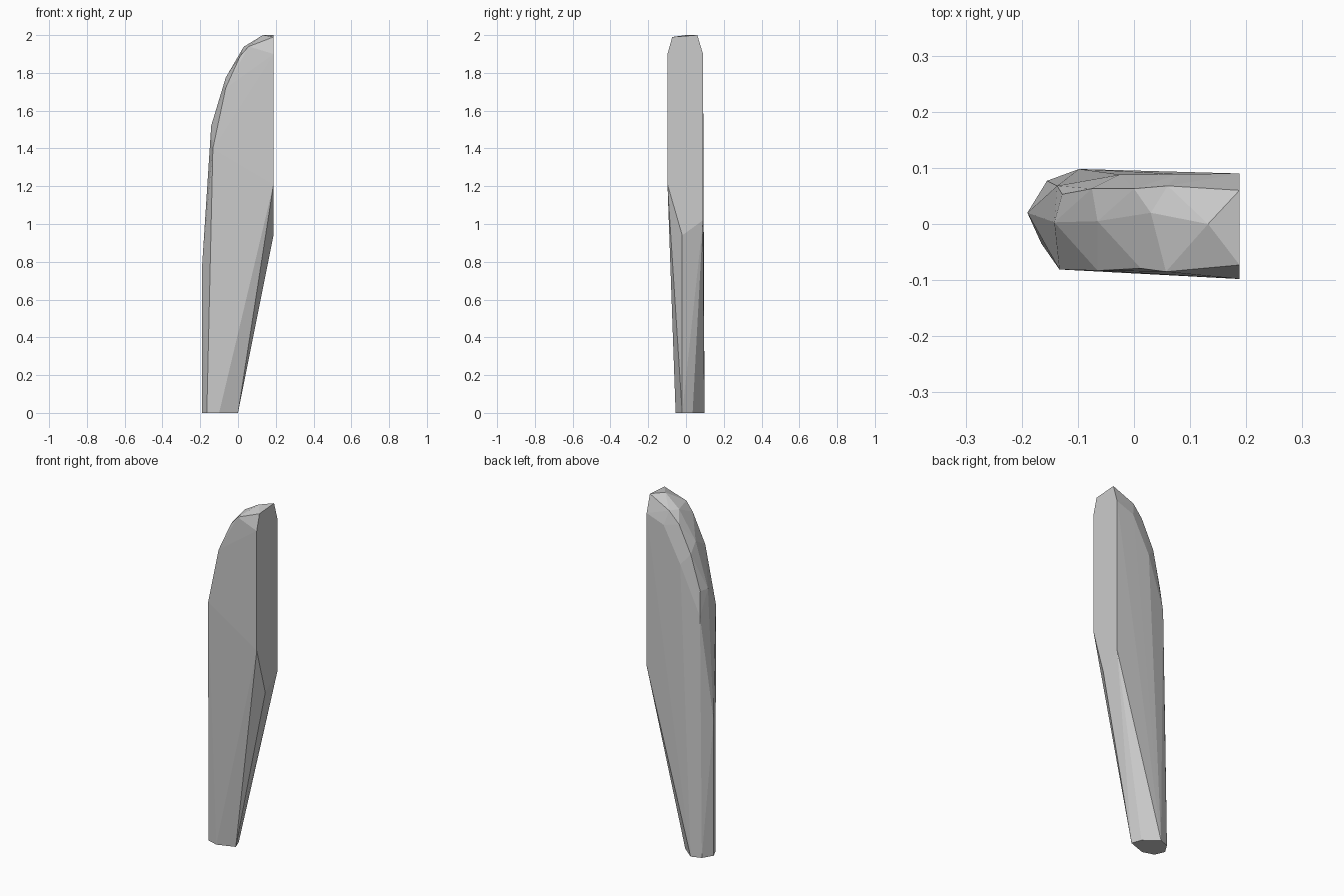
import bpy, bmesh

if "Cube" in bpy.data.objects:
    bpy.data.objects.remove(bpy.data.objects["Cube"])

# Outline loops of the half slab stone, joined by a convex skin
foot = [(0, -.02), (-.02, .035), (-.098, .098), (-.155, .077),
        (-.19, .02), (-.165, -.035), (-.1, -.055)]
points = [(x, y, 0) for x, y in foot]

# Flat cut face on the right side
cut_face = [(-.02, .94), (-.098, 1.21), (-.098, 1.9), (-.073, 1.99),
            (.06, 2), (.09, 1.9), (.09, 1.02)]
points += [(.188, y, z) for y, z in cut_face]

# Front rim, crown ridge and the two back rims
points += [(-.133, -.081, 1.4), (-.065, -.083, 1.72),
           (.012, -.079, 1.89), (.057, -.085, 1.94)]
points += [(-.19, .02, .78), (-.142, .003, 1.52), (-.065, .005, 1.775),
           (.03, .02, 1.938), (.132, 0, 2)]
points += [(-.128, .053, 1.52), (-.075, .063, 1.72),
           (0, .063, 1.875), (.06, .068, 1.94)]
points += [(-.137, .068, 1.38), (-.025, .088, 1.66), (.08, .089, 1.86)]

bm = bmesh.new()
for p in points:
    bm.verts.new(p)
hull = bmesh.ops.convex_hull(bm, input=bm.verts)
loose = [v for v in bm.verts if not v.link_faces]
bmesh.ops.delete(bm, geom=loose, context='VERTS')
bmesh.ops.dissolve_limit(bm, angle_limit=.01, verts=bm.verts, edges=bm.edges)
bmesh.ops.recalc_face_normals(bm, faces=bm.faces)

mesh = bpy.data.meshes.new("standing_stone")
bm.to_mesh(mesh)
bm.free()
stone = bpy.data.objects.new("standing_stone", mesh)
bpy.context.collection.objects.link(stone)
